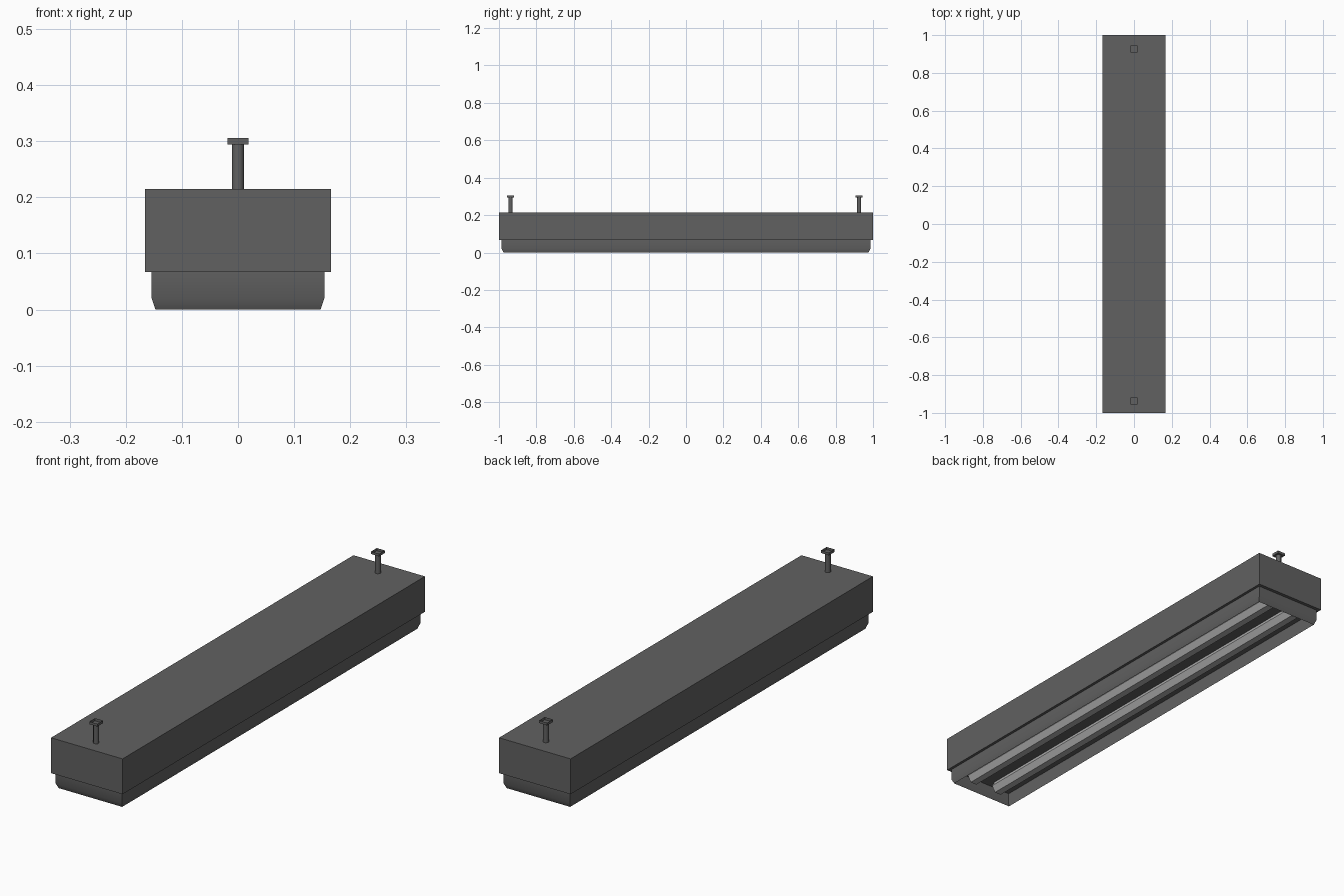
import bpy, bmesh, math
from mathutils import Matrix

if "Cube" in bpy.data.objects:
    bpy.data.objects.remove(bpy.data.objects["Cube"])


def make_object(name, bm):
    mesh = bpy.data.meshes.new(name)
    bm.to_mesh(mesh)
    bm.free()
    obj = bpy.data.objects.new(name, mesh)
    bpy.context.collection.objects.link(obj)
    return obj


def smooth(obj, degrees):
    bpy.ops.object.select_all(action='DESELECT')
    bpy.context.view_layer.objects.active = obj
    obj.select_set(True)
    bpy.ops.object.shade_smooth_by_angle(angle=math.radians(degrees))


def box(name, size, centre, open_top=False):
    bm = bmesh.new()
    mat = Matrix.Translation(centre) @ Matrix.Diagonal((*size, 1))
    bmesh.ops.create_cube(bm, size=1, matrix=mat)
    if open_top:
        bm.normal_update()
        top = [f for f in bm.faces if f.normal.z > 0.9]
        bmesh.ops.delete(bm, geom=top, context='FACES')
    return make_object(name, bm)


def cylinder(name, radius, depth, sides, centre, along_y=False):
    bm = bmesh.new()
    rot = Matrix.Rotation(math.pi / 2, 4, 'X') if along_y else Matrix()
    spin = Matrix.Rotation(math.pi / 2 if along_y else math.pi / sides, 4, 'Z')
    bmesh.ops.create_cone(bm, cap_ends=True, segments=sides, radius1=radius,
                          radius2=radius, depth=depth,
                          matrix=Matrix.Translation(centre) @ rot @ spin)
    return make_object(name, bm)


# Main housing
box("housing", (0.331, 2.0, 0.148), (0, 0, 0.141))

# Open diffuser skirt: rectangular loops stacked from top to bottom
bm = bmesh.new()
loops = []
for hx, hy, z in [(0.154, 0.986, 0.067), (0.154, 0.986, 0.021), (0.147, 0.976, 0.0)]:
    loops.append([bm.verts.new((sx * hx, sy * hy, z))
                  for sx, sy in ((-1, -1), (1, -1), (1, 1), (-1, 1))])
for upper, lower in zip(loops, loops[1:]):
    for i in range(4):
        j = (i + 1) % 4
        bm.faces.new((upper[i], lower[i], lower[j], upper[j]))
smooth(make_object("diffuser_skirt", bm), 30)

# Pair of six-sided lamp tubes inside the skirt
tube_mat = bpy.data.materials.new("tube_white")
tube_mat.diffuse_color = (0.45, 0.45, 0.45, 1)
tube_mat.use_nodes = True
tube_mat.node_tree.nodes["Principled BSDF"].inputs["Base Color"].default_value = tube_mat.diffuse_color
for side, x in (("left", -0.065), ("right", 0.065)):
    tube = cylinder("lamp_tube_" + side, 0.03, 1.9, 6, (x, 0, 0.045), True)
    tube.data.materials.append(tube_mat)

# Hanging rods with open square caps
grey = bpy.data.materials.new("dark_grey")
grey.diffuse_color = (0.12, 0.12, 0.12, 1)
grey.use_nodes = True
grey.node_tree.nodes["Principled BSDF"].inputs["Base Color"].default_value = grey.diffuse_color
for end, y in (("front", -0.938), ("back", 0.926)):
    smooth(cylinder("hanger_rod_" + end, 0.0115, 0.084, 8, (0, y, 0.253)), 50)
    box("hanger_cap_" + end, (0.037, 0.037, 0.011), (0, y, 0.3), open_top=True)

# Dark metal finish on everything except the tubes
for obj in bpy.context.scene.objects:
    if not obj.data.materials:
        obj.data.materials.append(grey)
